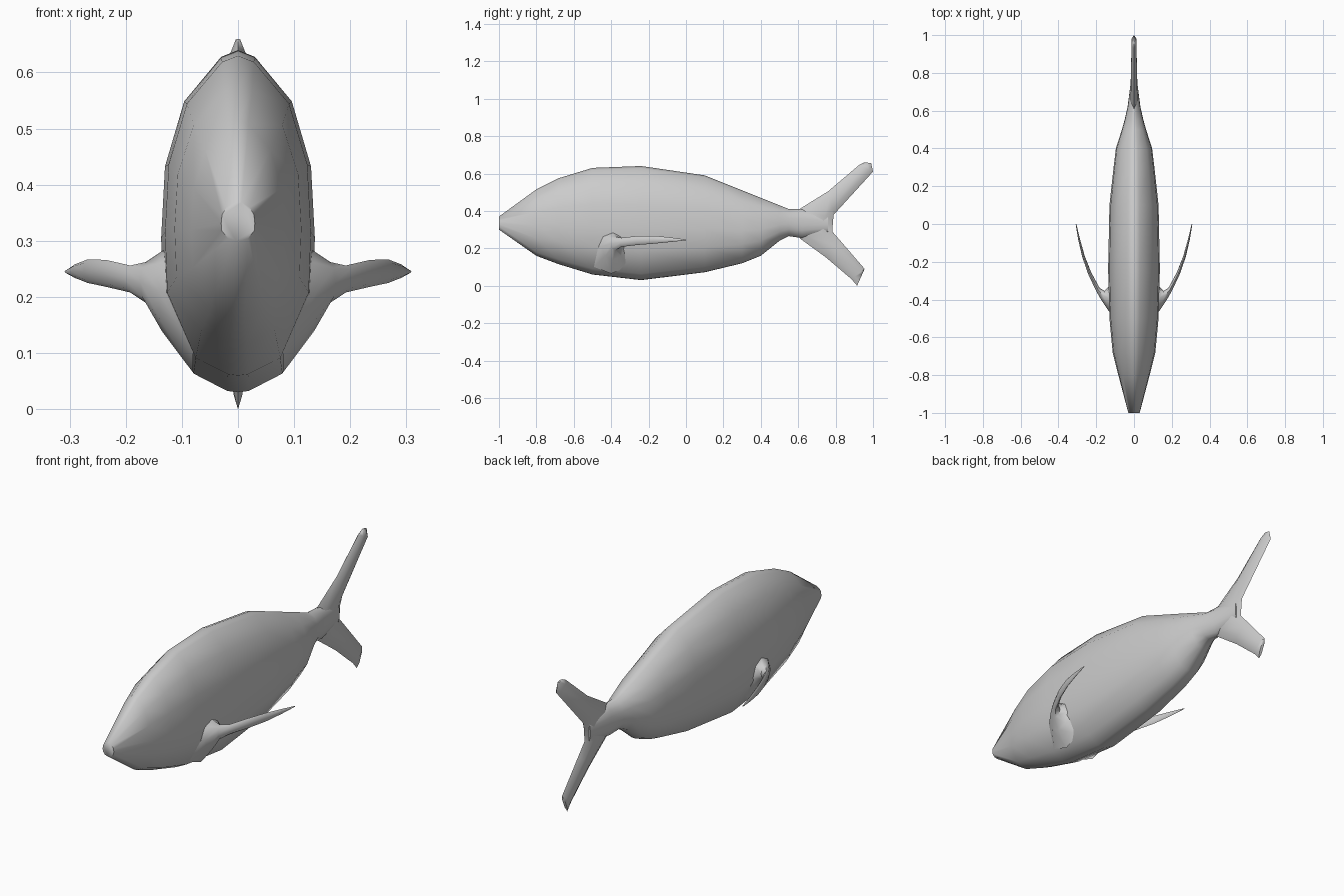
import bpy, bmesh, math
from mathutils import Vector


def loft(name, rings, angle=65):
    """Skin a list of equal-length closed rings and cap both ends."""
    bm = bmesh.new()
    rows = [[bm.verts.new(p) for p in ring] for ring in rings]
    n = len(rows[0])
    for a, b in zip(rows, rows[1:]):
        for i in range(n):
            j = (i + 1) % n
            bm.faces.new((a[i], a[j], b[j], b[i]))
    bm.faces.new(rows[0])
    bm.faces.new(rows[-1])
    bmesh.ops.recalc_face_normals(bm, faces=bm.faces)
    mesh = bpy.data.meshes.new(name)
    bm.to_mesh(mesh)
    bm.free()
    obj = bpy.data.objects.new(name, mesh)
    bpy.context.collection.objects.link(obj)
    bpy.ops.object.select_all(action='DESELECT')
    obj.select_set(True)
    bpy.context.view_layer.objects.active = obj
    bpy.ops.object.shade_smooth_by_angle(angle=math.radians(angle))
    return obj


# Body: half cross-section as (width fraction, height fraction), top to bottom
half = [(0.22, 0.98), (0.70, 0.85), (0.95, 0.66), (1.0, 0.45),
        (0.97, 0.26), (0.58, 0.055), (0.14, 0.004)]
section = ([(0, 1)] + half + [(0, 0)] + [(-w, h) for w, h in reversed(half)])
# Stations: y, bottom z, top z, half width
stations = [(-1.0, 0.30, 0.37, 0.03), (-0.8, 0.16, 0.515, 0.083),
            (-0.68, 0.115, 0.575, 0.113), (-0.5, 0.06, 0.63, 0.13),
            (-0.24, 0.03, 0.64, 0.137), (0.1, 0.072, 0.59, 0.13),
            (0.3, 0.12, 0.51, 0.108), (0.4, 0.16, 0.47, 0.096),
            (0.5, 0.24, 0.43, 0.064), (0.55, 0.265, 0.41, 0.05),
            (0.62, 0.255, 0.41, 0.034), (0.76, 0.28, 0.385, 0.016)]
loft("body", [[(w * hw, y, lo + h * (hi - lo)) for w, h in section]
              for y, lo, hi, hw in stations])

# Forked tail: leading (y, z), trailing (y, z), half thickness
tail = [((0.955, 0.66), (0.99, 0.655), 0.004),
        ((0.925, 0.645), (1.0, 0.61), 0.013),
        ((0.76, 0.505), (0.79, 0.38), 0.016),
        ((0.61, 0.412), (0.787, 0.355), 0.018),
        ((0.56, 0.335), (0.785, 0.33), 0.019),
        ((0.61, 0.252), (0.782, 0.29), 0.018),
        ((0.75, 0.15), (0.83, 0.235), 0.016),
        ((0.885, 0.035), (0.955, 0.09), 0.012),
        ((0.915, 0.0), (0.955, 0.09), 0.007)]
rings = []
for lead, trail, t in tail:
    a, b = Vector((0, *lead)), Vector((0, *trail))
    side = Vector((t, 0, 0))
    p, q = a.lerp(b, 0.25), a.lerp(b, 0.75)
    rings.append([a, p + side, q + side, b, q - side, p - side])
loft("tail_fin", rings)

# Pectoral fins: centre x, y, z, half height, half thickness, path heading
fin = [(0.08, -0.40, 0.185, 0.12, 0.13, 0),
       (0.135, -0.39, 0.21, 0.072, 0.062, 5),
       (0.165, -0.378, 0.226, 0.036, 0.025, 20),
       (0.192, -0.345, 0.232, 0.024, 0.012, 55),
       (0.235, -0.26, 0.242, 0.024, 0.009, 66),
       (0.268, -0.17, 0.246, 0.021, 0.007, 72),
       (0.291, -0.08, 0.246, 0.012, 0.005, 77),
       (0.307, 0.0, 0.245, 0.002, 0.002, 80)]
for name, s in (("left", 1), ("right", -1)):
    rings = []
    for x, y, z, hh, ht, heading in fin:
        a = math.radians(heading)
        nx, ny = math.sin(a) * ht, -math.cos(a) * ht
        ring = []
        for i in range(8):
            c, k = math.cos(i * math.pi / 4), math.sin(i * math.pi / 4)
            ring.append((s * (x + nx * c), y + ny * c, z + hh * k))
        rings.append(ring)
    loft(name + "_pectoral_fin", rings)
